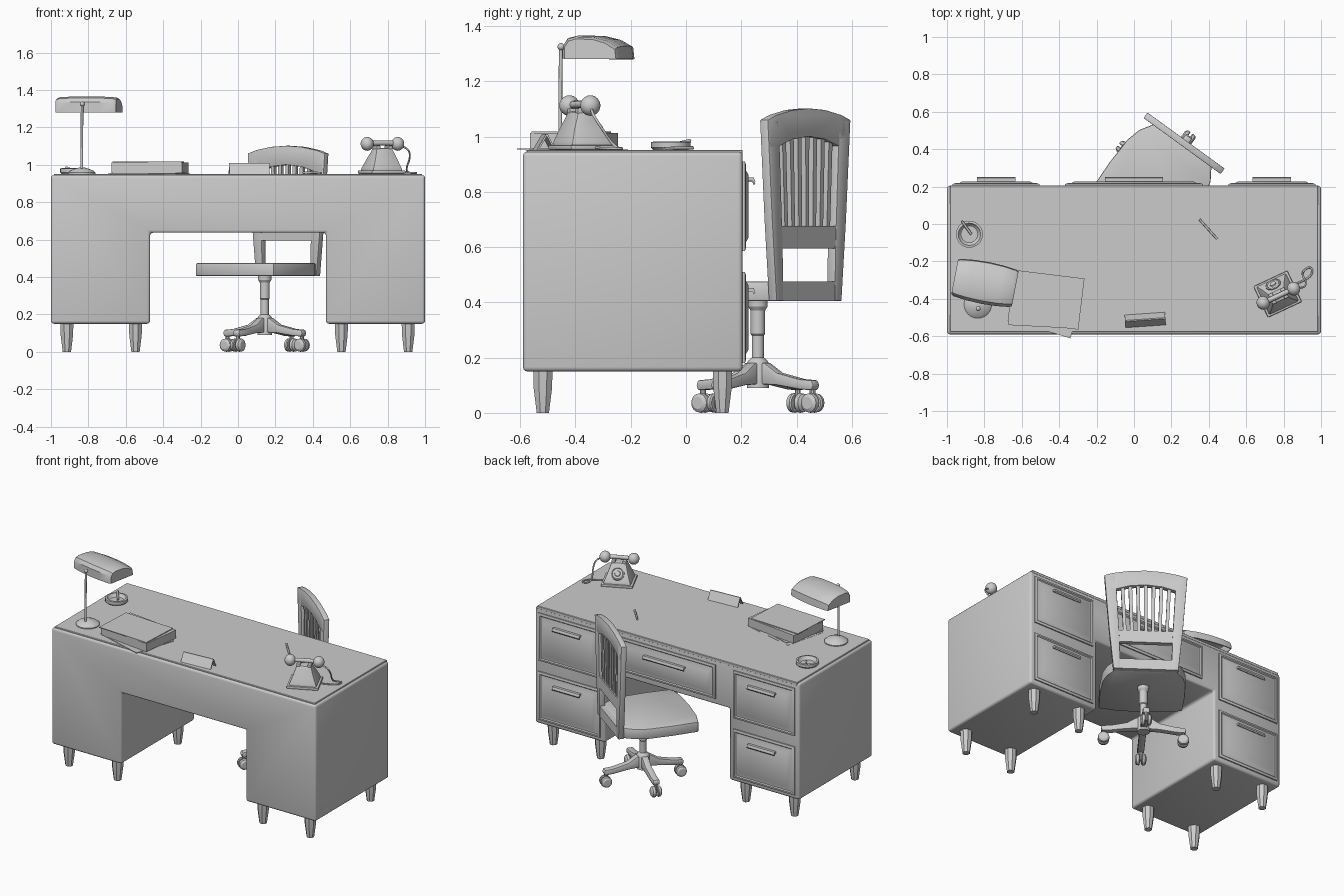
import bpy, bmesh
from math import radians, sin, cos, pi
from mathutils import Matrix, Vector

if "Cube" in bpy.data.objects:
    bpy.data.objects.remove(bpy.data.objects["Cube"])

I = Matrix.Identity(4)
def place(x, y, z=0, rot=0):
    return Matrix.Translation((x, y, z)) @ Matrix.Rotation(radians(rot), 4, 'Z')

def finish(bm, name, M=I, bevel=0, segs=2):
    bmesh.ops.recalc_face_normals(bm, faces=bm.faces)
    if bevel:
        edges = [e for e in bm.edges if len(e.link_faces) == 2 and e.calc_face_angle() > radians(40)]
        bmesh.ops.bevel(bm, geom=edges, offset=bevel, segments=segs, profile=0.5, affect='EDGES', clamp_overlap=True)
    for f in bm.faces:
        f.smooth = True
    me = bpy.data.meshes.new(name)
    bm.to_mesh(me)
    bm.free()
    me.set_sharp_from_angle(angle=radians(32))
    ob = bpy.data.objects.new(name, me)
    bpy.context.collection.objects.link(ob)
    ob.matrix_world = M
    return ob

def loft(name, rings, M=I, bevel=0, caps=(True, True), segs=2):
    bm = bmesh.new()
    vs = [[bm.verts.new(p) for p in r] for r in rings]
    n = len(vs[0])
    for a, b in zip(vs, vs[1:]):
        for i in range(n):
            bm.faces.new((a[i], a[(i+1) % n], b[(i+1) % n], b[i]))
    if caps[0]: bm.faces.new(vs[0])
    if caps[1]: bm.faces.new(vs[-1])
    return finish(bm, name, M, bevel, segs)

def prism(name, pts, lo, hi, M=I, bevel=0, axis='Y', segs=2):
    f = {'Y': lambda a, b, t: (a, t, b), 'Z': lambda a, b, t: (a, b, t), 'X': lambda a, b, t: (t, a, b)}[axis]
    return loft(name, [[f(a, b, t) for a, b in pts] for t in (lo, hi)], M, bevel, segs=segs)

def box(name, x0, x1, y0, y1, z0, z1, M=I, bevel=0, segs=2):
    return prism(name, [(x0, y0), (x1, y0), (x1, y1), (x0, y1)], z0, z1, M, bevel, 'Z', segs)

def lathe(name, prof, M=I, n=24, phase=0, bevel=0):
    return loft(name, [[(r*cos(2*pi*i/n+phase), r*sin(2*pi*i/n+phase), z) for i in range(n)]
                       for r, z in prof], M, bevel)

def ball(name, r, M):
    bm = bmesh.new()
    bmesh.ops.create_uvsphere(bm, u_segments=20, v_segments=12, radius=r)
    return finish(bm, name, M)

def tube(name, pts, r, M=I):
    cu = bpy.data.curves.new(name, 'CURVE')
    cu.dimensions = '3D'
    cu.bevel_depth, cu.bevel_resolution, cu.use_fill_caps = r, 2, True
    sp = cu.splines.new('NURBS')
    sp.points.add(len(pts)-1)
    for p, c in zip(sp.points, pts):
        p.co = (*c, 1)
    sp.use_endpoint_u, sp.order_u, sp.resolution_u = True, min(4, len(pts)), 5
    ob = bpy.data.objects.new(name, cu)
    bpy.context.collection.objects.link(ob)
    ob.matrix_world = M

# Desk: kneehole body, inset top, tapered feet
prism("desk_body", [(-1, .15), (-.47, .15), (-.47, .637), (.47, .637), (.47, .15), (1, .15), (1, .945), (-1, .945)],
      -.59, .205, bevel=.016, segs=3)
box("desk_top", -.985, .985, -.577, .205, .93, .952, bevel=.003, segs=1)
for x in (-.915, -.548, .553, .91):
    for y in (-.518, .132):
        lathe("desk_foot", [(.024, 0), (.036, .09), (.038, .16)], place(x, y), 8, pi/8)

# Drawers: bevelled front with raised panel and pull
def drawer(x0, x1, z0, z1, hw, hz):
    rings = []
    for inset, y in ((0, .195), (0, .213), (.014, .218), (.02, .212), (.026, .213), (.05, .227)):
        rings.append([(x0+inset, y, z0+inset), (x1-inset, y, z0+inset), (x1-inset, y, z1-inset), (x0+inset, y, z1-inset)])
    loft("drawer_front", rings)
    c = (x0+x1)/2
    prism("drawer_pull", [(.22, hz+.012), (.245, hz+.012), (.251, hz-.004), (.246, hz-.012), (.24, hz), (.22, hz)],
          c-hw, c+hw, axis='X')
for x0, x1 in ((-.97, -.505), (.505, .97)):
    drawer(x0, x1, .18, .51, .103, .44)
    drawer(x0, x1, .585, .91, .103, .84)
drawer(-.37, .37, .68, .91, .155, .835)

# Swivel chair: seat
C = place(.143, .26, 0, -36)
prism("chair_seat", [(-.19, .2), (-.235, .13), (-.256, .05), (-.262, -.1), (-.257, -.275), (-.15, -.298), (0, -.305),
                     (.15, -.298), (.257, -.275), (.262, -.1), (.256, .05), (.235, .13), (.19, .2)],
      .405, .475, C, .007, 'Z')
# Chair back: side posts, rails, slats
Y0, Y1 = .194, .23
for s in (-1, 1):
    prism("back_post", [(s*.2, .405), (s*.158, .405), (s*.162, .6), (s*.182, .99), (s*.19, 1.06), (s*.255, 1.06), (s*.228, .7)],
          Y0, Y1, C, .003)
prism("back_top_rail", [(-.255, 1.06), (-.2, 1.078), (-.1, 1.096), (0, 1.102), (.1, 1.096), (.2, 1.078), (.255, 1.06),
                        (.245, .96), (.182, .965), (.1, .99), (0, 1.0), (-.1, .99), (-.182, .965), (-.245, .96)],
      Y0, Y1, C, .003)
for z0, z1, w in ((.595, .676, .19), (.405, .475, .18)):
    box("back_rail", -w, w, Y0+.002, Y1-.002, z0, z1, C)
for i in range(-3, 4):
    a, b = i*.043, i*.048
    prism("back_slat", [(a-.01, .67), (a+.01, .67), (b+.011, 1.0), (b-.011, 1.0)], Y0+.008, Y1-.008, C)
# Chair pedestal: column, four legs, twin-wheel casters
lathe("chair_column", [(.04, .09), (.04, .18), (.034, .19), (.022, .2), (.022, .28), (.026, .285), (.026, .37),
                       (.036, .385), (.036, .41)], C)
for k in range(4):
    L = C @ Matrix.Rotation(k*pi/2, 4, 'Z')
    prism("chair_leg", [(0, .185), (.045, .18), (.1, .145), (.2, .122), (.255, .118), (.262, .1), (.255, .082), (.2, .085),
                        (.1, .1), (0, .105)], -.021, .021, L, .006, 'Y')
    W = L @ Matrix.Translation((.245, 0, .036)) @ Matrix.Rotation(pi/2, 4, 'X')
    for s in (-1, 1):
        lathe("caster_wheel", [(.032, s*.006), (.036, s*.011), (.034, s*.026), (.022, s*.034)], W, 16)
    lathe("caster_stem", [(.011, .03), (.011, .09)], L @ Matrix.Translation((.245, 0, 0)), 10)

# Desk lamp
B = place(-.835, -.43)
lathe("lamp_base", [(.074, .95), (.074, .958), (.06, .97), (.03, .981), (.012, .986)], B)
tube("lamp_stem", [(-.835, -.455, .97), (-.835, -.455, 1.1), (-.835, -.455, 1.2), (-.833, -.452, 1.33)], .007)
ball("lamp_joint", .013, place(-.833, -.452, 1.325))
rings = []
for x, sy, dz in ((-.165, .9, -.012), (-.15, .97, -.004), (-.08, 1.05, 0), (0, 1.08, .001), (.08, 1.05, 0), (.15, .97, -.004), (.165, .9, -.012)):
    rings.append([(x, y*sy, z if z < 1.3 else z+dz) for y, z in
                  ((-.105, 1.28), (-.105, 1.335), (-.09, 1.357), (-.06, 1.365), (.01, 1.363), (.06, 1.35), (.1, 1.327), (.105, 1.28))])
shade = loft("lamp_shade", rings, place(-.797, -.315, 0, -11))
bm = bmesh.new()
bm.from_mesh(shade.data)
bmesh.ops.delete(bm, geom=[f for f in bm.faces if all(v.co.z < 1.281 for v in f.verts)], context='FACES_ONLY')
bm.to_mesh(shade.data)
bm.free()
m = shade.modifiers.new("thickness", 'SOLIDIFY')
m.thickness = .006

# Ashtray with cigarette
lathe("ashtray", [(.062, .95), (.072, .96), (.072, .98), (.06, .982), (.052, .965), (.045, .96)], place(-.88, -.055), 20)
tube("cigarette", [(-.92, .015, .985), (-.87, -.055, .967)], .007)

# Paper stack and loose sheets
for dx, dy, z0, z1, w, d, r in ((-.01, .01, .95, .953, .37, .29, -14), (.0, -.015, .953, .957, .36, .29, -17),
                                (0, 0, .957, 1.012, .38, .275, -7), (-.01, -.01, 1.012, 1.018, .37, .27, -3)):
    box("paper_stack", -w/2, w/2, -d/2, d/2, z0, z1, place(-.47+dx, -.405+dy, 0, r))

# Folded desk sign
prism("desk_sign", [(-.034, .952), (-.027, .952), (.002, 1.0), (.027, .952), (.034, .952), (.005, 1.009), (-.001, 1.009)],
      -.108, .108, place(.06, -.513, 0, 4), axis='X')
# Pen
tube("pen", [(.35, .025, .959), (.43, -.065, .958), (.445, -.08, .955)], .006)

# Telephone: plate, flared body, dial, handset, cord
P = place(.768, -.375, 0, 25)
box("phone_plate", -.1, .1, -.092, .092, .952, .97, P, .006)
loft("phone_body", [[(-h, a, z), (h, a, z), (h, b, z), (-h, b, z)] for h, a, b, z in
     ((.088, -.082, .084, .968), (.083, -.077, .079, .985), (.066, -.062, .056, 1.03), (.052, -.045, .028, 1.07), (.046, -.038, .02, 1.09))],
     P, .006)
D = P @ Matrix.Translation((0, .052, 1.03)) @ Matrix.Rotation(radians(-55), 4, 'X')
lathe("phone_dial", [(.042, -.01), (.042, .01), (.036, .013), (.032, .009), (.018, .009), (.016, .014), (.008, .014)], D)
for s in (-1, 1):
    box("phone_cradle", s*.035-.012, s*.035+.012, -.04, .02, 1.08, 1.102, P, .004)
    ball("handset_cup", .037, P @ Matrix.Translation((s*.09, -.01, 1.112)) @ Matrix.Diagonal((.95, 1, 1, 1)))
tube("handset_grip", [(-.09, -.01, 1.112), (-.04, -.01, 1.118), (.04, -.01, 1.118), (.09, -.01, 1.112)], .014, P)
tube("phone_cord", [(.87, -.34, 1.1), (.915, -.345, 1.09), (.925, -.31, 1.04), (.9, -.28, .99), (.9, -.25, .955),
                    (.95, -.22, .957), (.96, -.27, .957), (.92, -.3, .957), (.84, -.33, .96)], .005)
